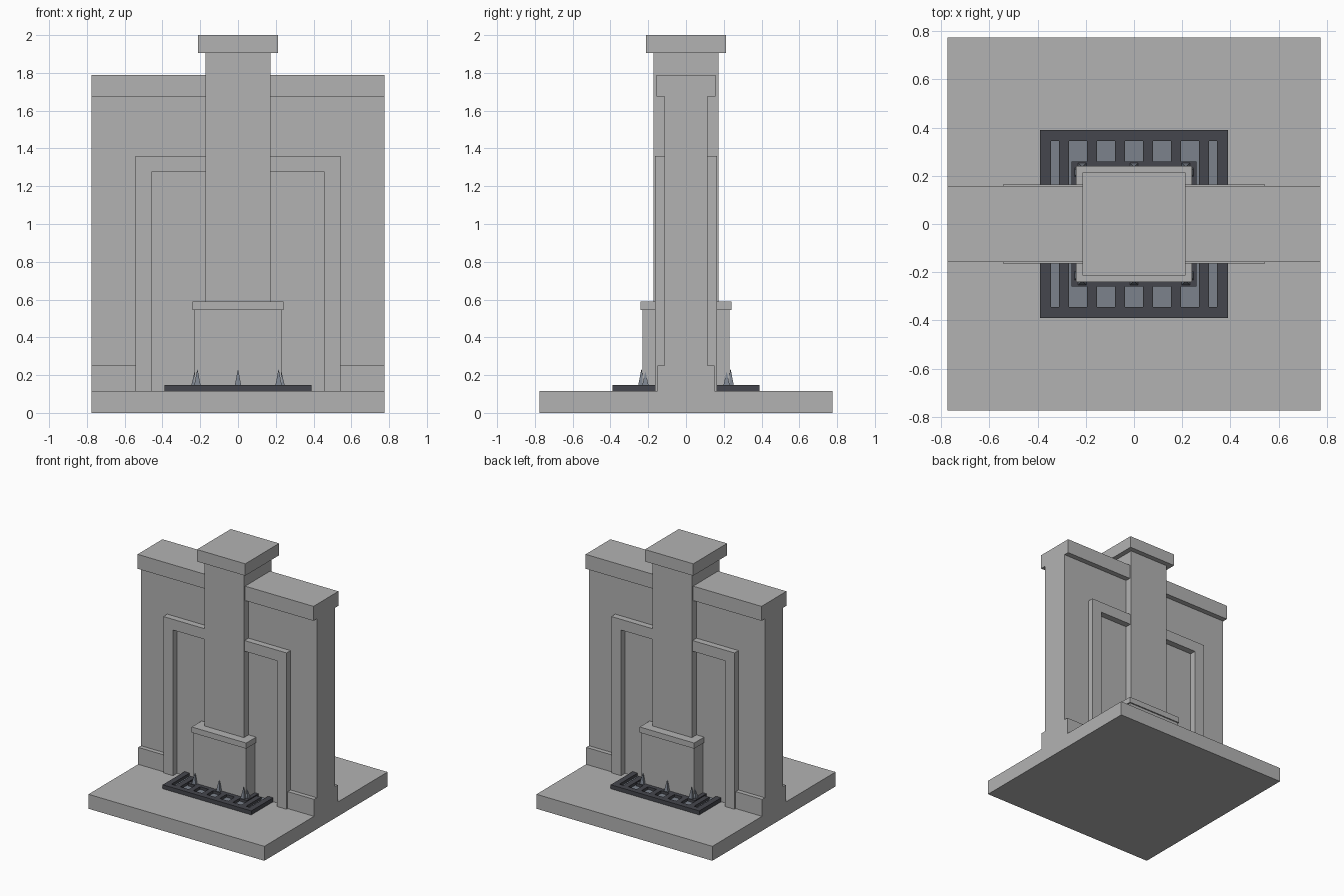
import bpy
import math

if "Cube" in bpy.data.objects:
    bpy.data.objects.remove(bpy.data.objects["Cube"])


def material(name, rgb):
    m = bpy.data.materials.new(name)
    m.diffuse_color = (*rgb, 1)
    m.use_nodes = True
    m.node_tree.nodes["Principled BSDF"].inputs["Base Color"].default_value = m.diffuse_color
    return m


STONE = material("grey_stone", (0.45, 0.45, 0.45))
IRON = material("dark_iron", (0.06, 0.062, 0.075))
STEEL = material("blue_grey_steel", (0.2, 0.225, 0.265))


def box(name, x0, x1, y0, y1, z0, z1, mat=STONE):
    bpy.ops.mesh.primitive_cube_add(
        size=1, location=((x0 + x1) / 2, (y0 + y1) / 2, (z0 + z1) / 2))
    ob = bpy.context.object
    ob.name = name
    ob.scale = (x1 - x0, y1 - y0, z1 - z0)
    bpy.ops.object.transform_apply(location=False, rotation=False, scale=True)
    ob.data.materials.append(mat)
    return ob


def block(name, hx, hy, z0, z1, mat=STONE):
    return box(name, -hx, hx, -hy, hy, z0, z1, mat)


def ring(name, outer, inner, z0, z1, mat):
    # Square border made of four non-overlapping strips
    for s in (-1, 1):
        a, b = sorted((s * inner, s * outer))
        box(name + "_long", -outer, outer, a, b, z0, z1, mat)
        box(name + "_short", a, b, -inner, inner, z0, z1, mat)


def spike(x, y, height):
    bpy.ops.mesh.primitive_cone_add(
        vertices=4, radius1=0.024, radius2=0, depth=height,
        location=(x, y, 0.145 + height / 2), rotation=(0, 0, math.pi / 4))
    ob = bpy.context.object
    ob.name = "spike"
    ob.data.materials.append(STEEL)


G = 0.115  # top of the base slab

# Base slab, wall and wall coping
block("base_slab", 0.775, 0.775, 0, G)
block("wall", 0.775, 0.115, G, 1.68)
block("wall_coping", 0.775, 0.157, 1.675, 1.79)

# Skirting and raised door surround on both wall faces
for s in (-1, 1):
    for t in (-1, 1):
        y0, y1 = sorted((s * 0.11, s * 0.15))
        x0, x1 = sorted((t * 0.54, t * 0.775))
        box("skirting", x0, x1, y0, y1, G, 0.25)
        y0, y1 = sorted((s * 0.11, s * 0.165))
        x0, x1 = sorted((t * 0.457, t * 0.543))
        box("surround_jamb", x0, x1, y0, y1, G, 1.275)
    box("surround_lintel", -0.543, 0.543, y0, y1, 1.275, 1.36)

# Central pillar with cap and plinth
block("pillar", 0.173, 0.173, G, 1.91)
block("pillar_cap", 0.213, 0.213, 1.905, 2.0)
block("plinth", 0.23, 0.23, G, 0.545)
block("plinth_ledge", 0.24, 0.24, 0.545, 0.59)

# Floor grate: tray, outer border, inner border and bars
block("grate_tray", 0.37, 0.37, G, 0.124, STEEL)
ring("grate_border", 0.39, 0.345, G, 0.147, IRON)
ring("grate_inner_border", 0.26, 0.225, G, 0.145, IRON)
for i in range(6):
    x = -0.29 + i * 0.116
    for s in (-1, 1):
        inner = 0.15 if abs(x) > 0.26 else 0.255
        y0, y1 = sorted((s * inner, s * 0.346))
        box("grate_bar", x - 0.021, x + 0.021, y0, y1, G, 0.145, IRON)

# Small spikes around the foot of the plinth
for s in (-1, 1):
    for x in (-0.215, 0, 0.215):
        spike(x, s * 0.236, 0.09)
    for t in (-1, 1):
        spike(t * 0.23, s * 0.215, 0.075)
